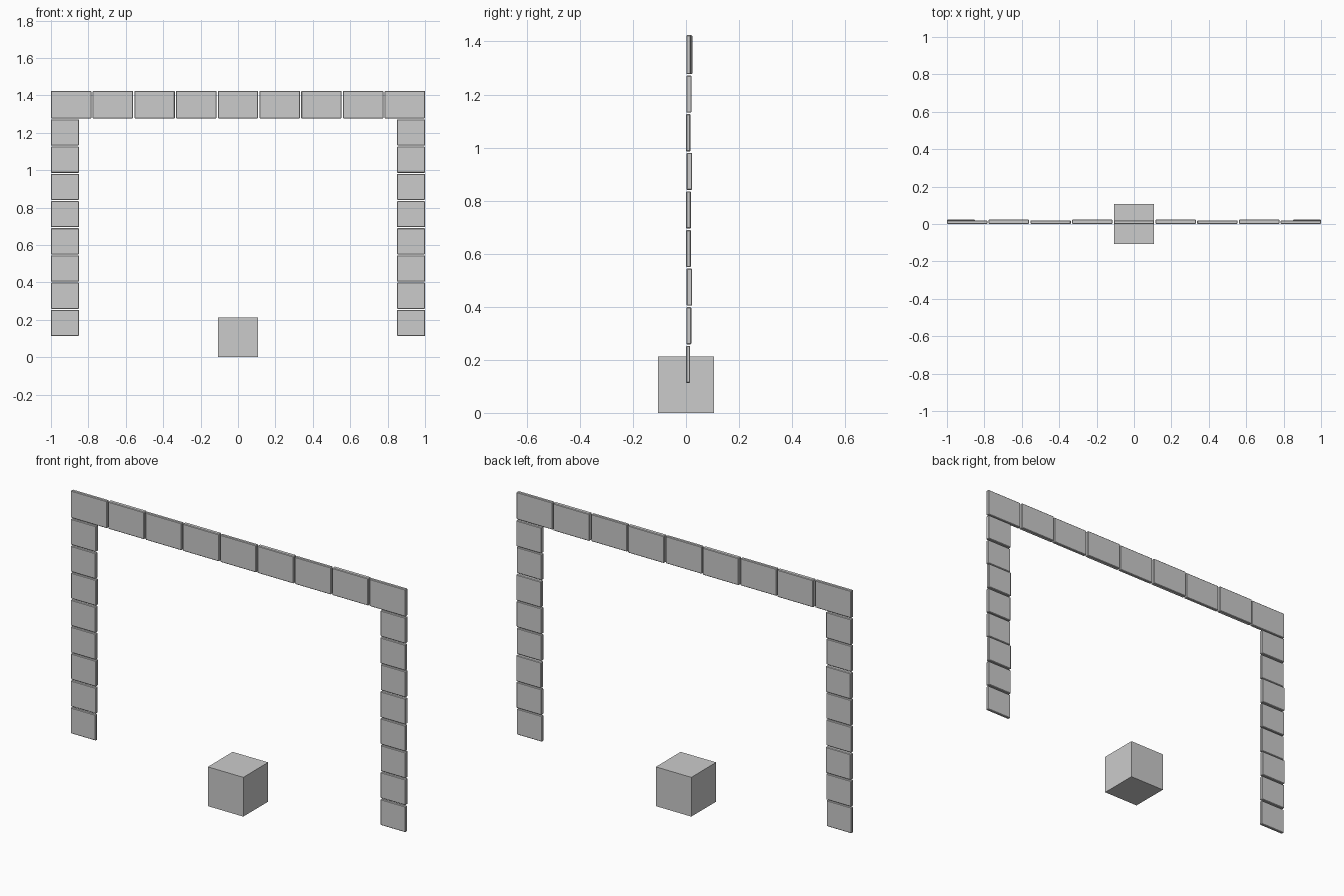
import bpy

if "Cube" in bpy.data.objects:
    bpy.data.objects.remove(bpy.data.objects["Cube"])


def block(name, x, y, z):
    """Box spanning the given (min, max) ranges."""
    bpy.ops.mesh.primitive_cube_add(
        size=1, location=[(a + b) / 2 for a, b in (x, y, z)])
    ob = bpy.context.object
    ob.name = name
    ob.scale = [b - a for a, b in (x, y, z)]
    bpy.ops.object.transform_apply(location=False, rotation=False, scale=True)
    return ob


def stone(name, x, y, z):
    """Thin slab with slightly chamfered edges."""
    ob = block(name, x, y, z)
    bev = ob.modifiers.new("chamfer", 'BEVEL')
    bev.width = 0.003
    bev.segments = 1
    return ob


# Loose cube standing on the floor in the middle
block("centre_cube", (-0.106, 0.106), (-0.106, 0.106), (0, 0.212))

# Lintel: nine slabs of alternating depth
for i in range(9):
    x0 = -1 + i * 0.223
    stone(f"lintel_stone_{i + 1}", (x0, x0 + 0.216),
          (0.001, 0.024 if i % 2 else 0.019), (1.277, 1.424))

# Two side columns: eight slabs each, (front, back) depth from bottom to top
depths = [(0.0, 0.016), (0.001, 0.020), (0.002, 0.023), (0.0, 0.018),
          (0.0, 0.019), (0.002, 0.023), (0.0, 0.017), (0.001, 0.021)]
for side, sx in (("left", -1), ("right", 1)):
    for i, depth in enumerate(depths):
        z0 = 0.113 + i * 0.1455
        stone(f"{side}_column_stone_{i + 1}", sorted((sx, sx * 0.85)),
              depth, (z0, z0 + 0.14))
